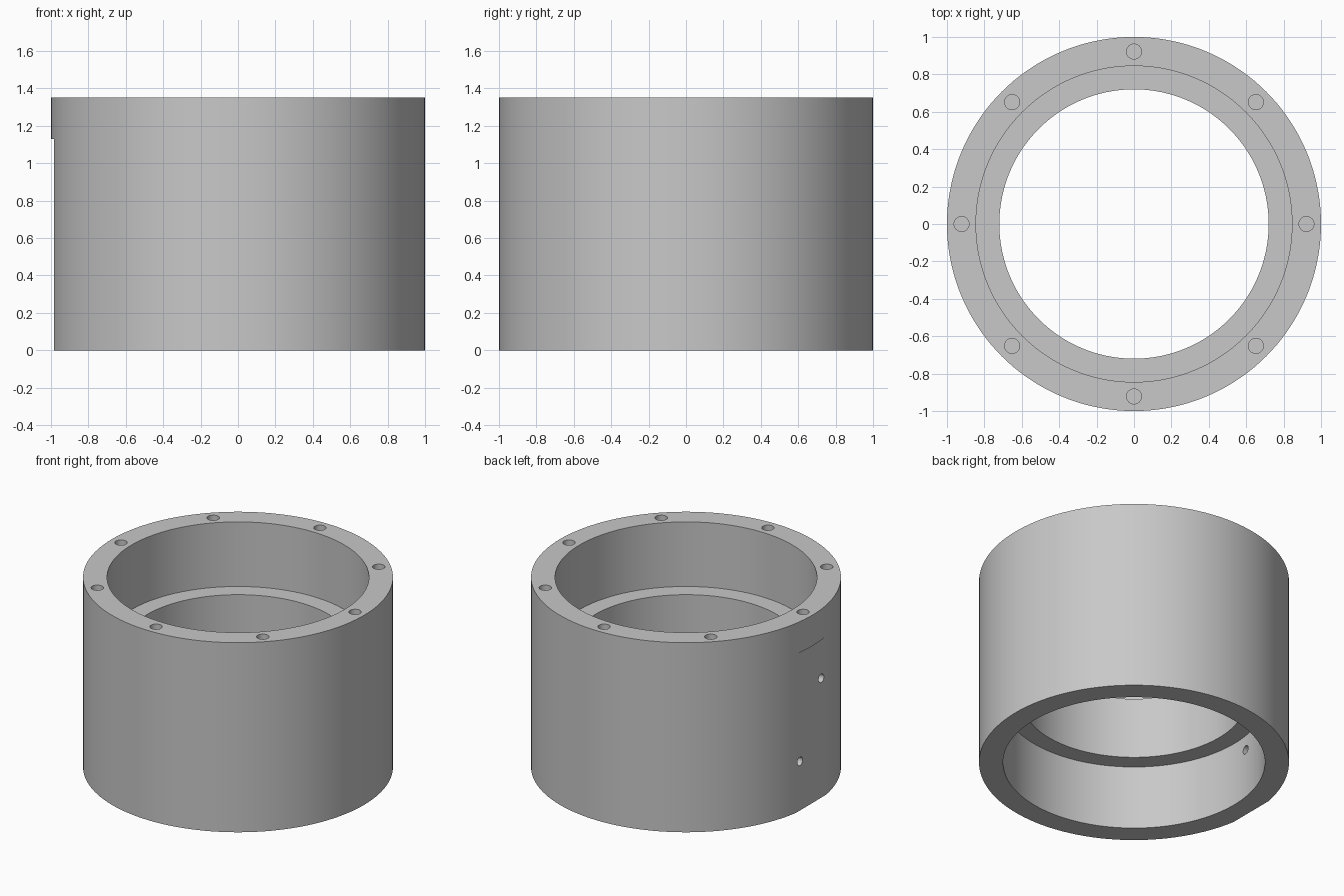
import bpy, bmesh, math
from mathutils import Matrix, Vector

cube = bpy.data.objects.get("Cube")
if cube:
    bpy.data.objects.remove(cube, do_unlink=True)

HEIGHT = 1.35
OUTER, BORE, LIP = 1.0, 0.845, 0.72
LIP_LOW, LIP_HIGH = 0.455, 0.89

metal = bpy.data.materials.new("grey metal")
metal.use_nodes = True
colour = (0.58, 0.58, 0.58, 1)
metal.diffuse_color = colour
metal.node_tree.nodes["Principled BSDF"].inputs["Base Color"].default_value = colour


def add_object(name, bm):
    mesh = bpy.data.meshes.new(name)
    bmesh.ops.recalc_face_normals(bm, faces=bm.faces)
    bm.to_mesh(mesh)
    bm.free()
    mesh.materials.append(metal)
    obj = bpy.data.objects.new(name, mesh)
    bpy.context.collection.objects.link(obj)
    return obj


def add_drill(bm, centre, radius, length, axis):
    turn = Vector((0, 0, 1)).rotation_difference(Vector(axis)).to_matrix().to_4x4()
    bmesh.ops.create_cone(bm, cap_ends=True, segments=64, radius1=radius,
                          radius2=radius, depth=length,
                          matrix=Matrix.Translation(centre) @ turn)


# Housing: stepped wall section turned about the vertical axis
section = [(OUTER, 0), (OUTER, HEIGHT), (BORE, HEIGHT), (BORE, LIP_HIGH),
           (LIP, LIP_HIGH), (LIP, LIP_LOW), (BORE, LIP_LOW), (BORE, 0)]
bm = bmesh.new()
verts = [bm.verts.new((r, 0, z)) for r, z in section]
edges = [bm.edges.new((v, verts[(i + 1) % len(verts)])) for i, v in enumerate(verts)]
bmesh.ops.spin(bm, geom=verts + edges, cent=(0, 0, 0), axis=(0, 0, 1),
               angle=math.tau, steps=144, use_merge=True)
bmesh.ops.remove_doubles(bm, verts=bm.verts, dist=0.0001)
housing = add_object("cylindrical_housing", bm)

# Shallow flat milled into the side, stopping below the rim
bm = bmesh.new()
bmesh.ops.create_cube(bm, size=1, matrix=Matrix.Translation((-1.085, 0, 0.515))
                      @ Matrix.Diagonal((0.2, 0.8, 1.23, 1)))
flat_cutter = add_object("flat_cutter", bm)

# Ring of eight blind bolt holes and two cross holes through the flat
bm = bmesh.new()
for i in range(8):
    a = i * math.tau / 8
    add_drill(bm, (0.922 * math.cos(a), 0.922 * math.sin(a), HEIGHT), 0.04, 0.5, (0, 0, 1))
for y, z in [(-0.115, 0.85), (0.125, 0.35)]:
    add_drill(bm, (-0.87, y, z), 0.03, 0.5, (1, 0, 0))
hole_cutter = add_object("hole_cutter", bm)

# Cut, then bake the result and drop the cutters
for cutter in (flat_cutter, hole_cutter):
    cutter.hide_render = True
    cut = housing.modifiers.new(cutter.name, "BOOLEAN")
    cut.operation = "DIFFERENCE"
    cut.solver = "EXACT"
    cut.object = cutter

bpy.ops.object.select_all(action="DESELECT")
housing.select_set(True)
bpy.context.view_layer.objects.active = housing
for name in [m.name for m in housing.modifiers]:
    bpy.ops.object.modifier_apply(modifier=name)
for cutter in (flat_cutter, hole_cutter):
    bpy.data.objects.remove(cutter, do_unlink=True)
bpy.ops.object.shade_smooth_by_angle(angle=math.radians(8))
